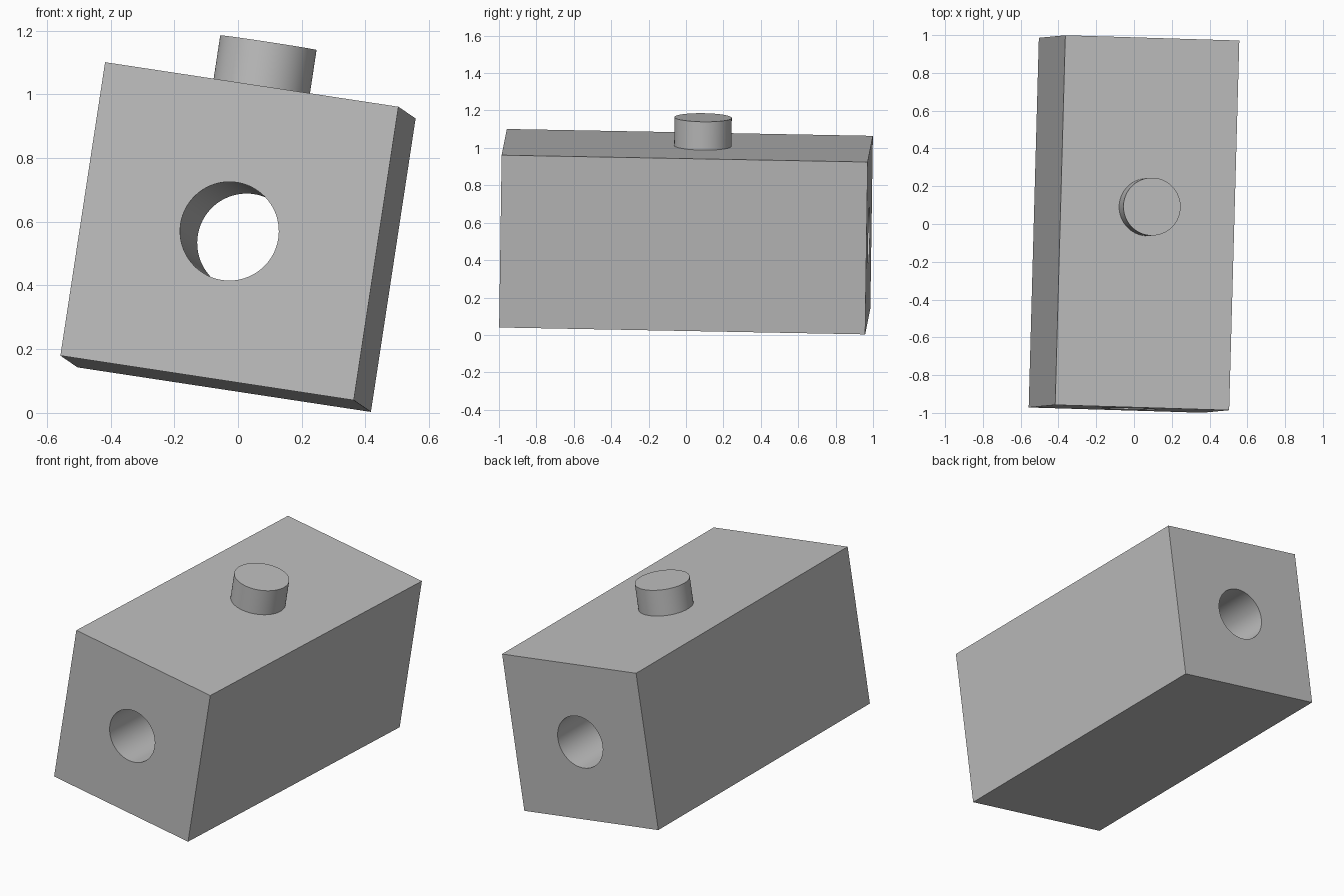
import bpy
import math
from mathutils import Matrix, Vector

default = bpy.data.objects.get("Cube")
if default:
    bpy.data.objects.remove(default, do_unlink=True)

# Tilted frame shared by every part
side = Vector((0.922, -0.028, -0.14)).normalized()
along = Vector((0.055, 1.957, -0.037))
along = (along - side * along.dot(side)).normalized()
up = side.cross(along)
frame = Matrix((side, along, up)).transposed().to_4x4()
frame.translation = (0, 0, 0.552)

WIDTH, LENGTH = 0.932, 1.958
RADIUS, PEG_HEIGHT, PEG_SINK = 0.155, 0.153, 0.05

grey = bpy.data.materials.new("light grey")
grey.use_nodes = True
colour = (0.52, 0.52, 0.52, 1)
grey.diffuse_color = colour
grey.node_tree.nodes["Principled BSDF"].inputs["Base Color"].default_value = colour


def finish(name, local):
    """Name the active part, place it in the tilted frame and colour it."""
    obj = bpy.context.object
    obj.name = name
    obj.matrix_world = frame @ local
    obj.data.materials.append(grey)
    return obj


def cylinder(name, radius, depth, local):
    bpy.ops.mesh.primitive_cylinder_add(vertices=96, radius=radius, depth=depth)
    return finish(name, local)


# Long square block
bpy.ops.mesh.primitive_cube_add(size=1)
block = bpy.context.object
block.data.transform(Matrix.Diagonal((WIDTH, LENGTH, WIDTH, 1)))
finish("block", Matrix())

# Bore running the full length
cutter = cylinder("bore_cutter", RADIUS, LENGTH + 0.4,
                  Matrix.Rotation(math.pi / 2, 4, "X"))
cutter.hide_render = True
bore = block.modifiers.new("bore", "BOOLEAN")
bore.operation = "DIFFERENCE"
bore.solver = "EXACT"
bore.object = cutter
bpy.context.view_layer.objects.active = block
bpy.ops.object.modifier_apply(modifier=bore.name)
bpy.data.objects.remove(cutter, do_unlink=True)

# Round peg on the top face, slightly sunk into the block
peg_z = WIDTH / 2 + (PEG_HEIGHT - PEG_SINK) / 2
peg = cylinder("top_peg", RADIUS - 0.002, PEG_HEIGHT + PEG_SINK,
               Matrix.Translation((0, 0.083, peg_z)))

# Smooth round walls, crisp edges
for obj in (block, peg):
    bpy.ops.object.select_all(action="DESELECT")
    obj.select_set(True)
    bpy.context.view_layer.objects.active = obj
    bpy.ops.object.shade_smooth_by_angle(angle=math.radians(30))
